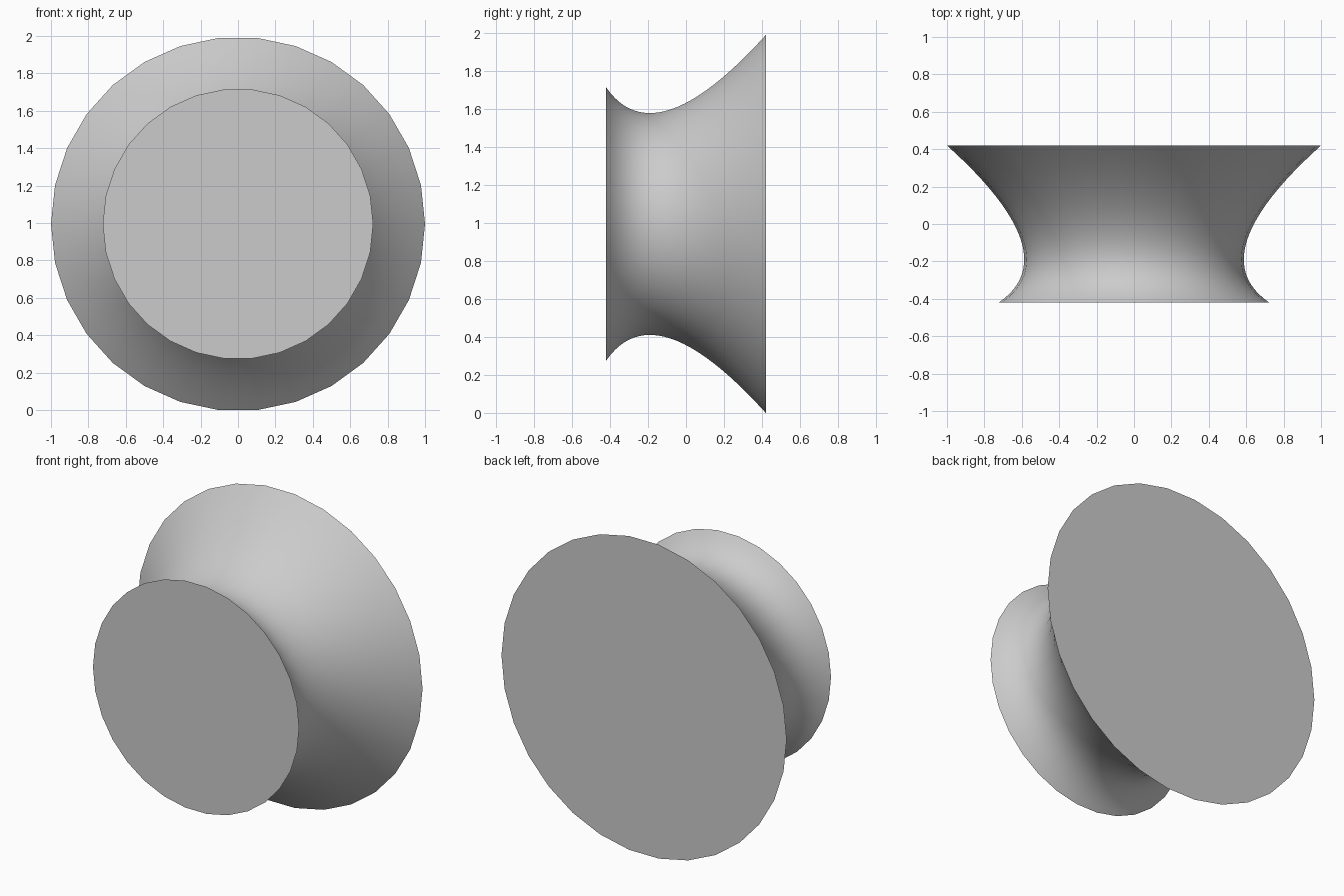
import bpy, bmesh, math
from mathutils import Vector, Matrix

cube = bpy.data.objects.get("Cube")
if cube:
    bpy.data.objects.remove(cube, do_unlink=True)

SIDES = 30
STEPS = 24
CENTRE_Z = math.cos(math.pi / SIDES)   # lowest facet rests on the ground

# Single grey finish
grey = bpy.data.materials.new("plain_grey")
grey.use_nodes = True
colour = (0.6, 0.6, 0.6, 1)
grey.diffuse_color = colour
grey.node_tree.nodes["Principled BSDF"].inputs["Base Color"].default_value = colour

# Flared profile: a curve of (radius, depth) from front rim to back rim
front, pull, back = Vector((0.723, -0.42)), Vector((0.35, -0.165)), Vector((1, 0.42))


def profile(t):
    return front.lerp(pull, t).lerp(pull.lerp(back, t), t)


# Revolve the profile around the front-back axis
bm = bmesh.new()
points = [profile(i / STEPS) for i in range(STEPS + 1)]
verts = [bm.verts.new((r, y, 0)) for r, y in points]
edges = [bm.edges.new(pair) for pair in zip(verts, verts[1:])]
bmesh.ops.spin(bm, geom=verts + edges, cent=(0, 0, 0), axis=(0, 1, 0),
               angle=math.tau, steps=SIDES, use_merge=True)
bmesh.ops.remove_doubles(bm, verts=bm.verts[:], dist=0.0001)

# Flat end discs
rim_edges = [e for e in bm.edges if e.is_boundary]
bmesh.ops.holes_fill(bm, edges=rim_edges, sides=0)
bmesh.ops.recalc_face_normals(bm, faces=bm.faces[:])
bmesh.ops.transform(bm, matrix=Matrix.Translation((0, 0, CENTRE_Z)), verts=bm.verts[:])

mesh = bpy.data.meshes.new("flared_spool")
bm.to_mesh(mesh)
bm.free()
mesh.materials.append(grey)
spool = bpy.data.objects.new("flared_spool", mesh)
bpy.context.collection.objects.link(spool)

# Smooth waist, crisp rims
bpy.ops.object.select_all(action='DESELECT')
spool.select_set(True)
bpy.context.view_layer.objects.active = spool
bpy.ops.object.shade_smooth_by_angle(angle=math.radians(30))
